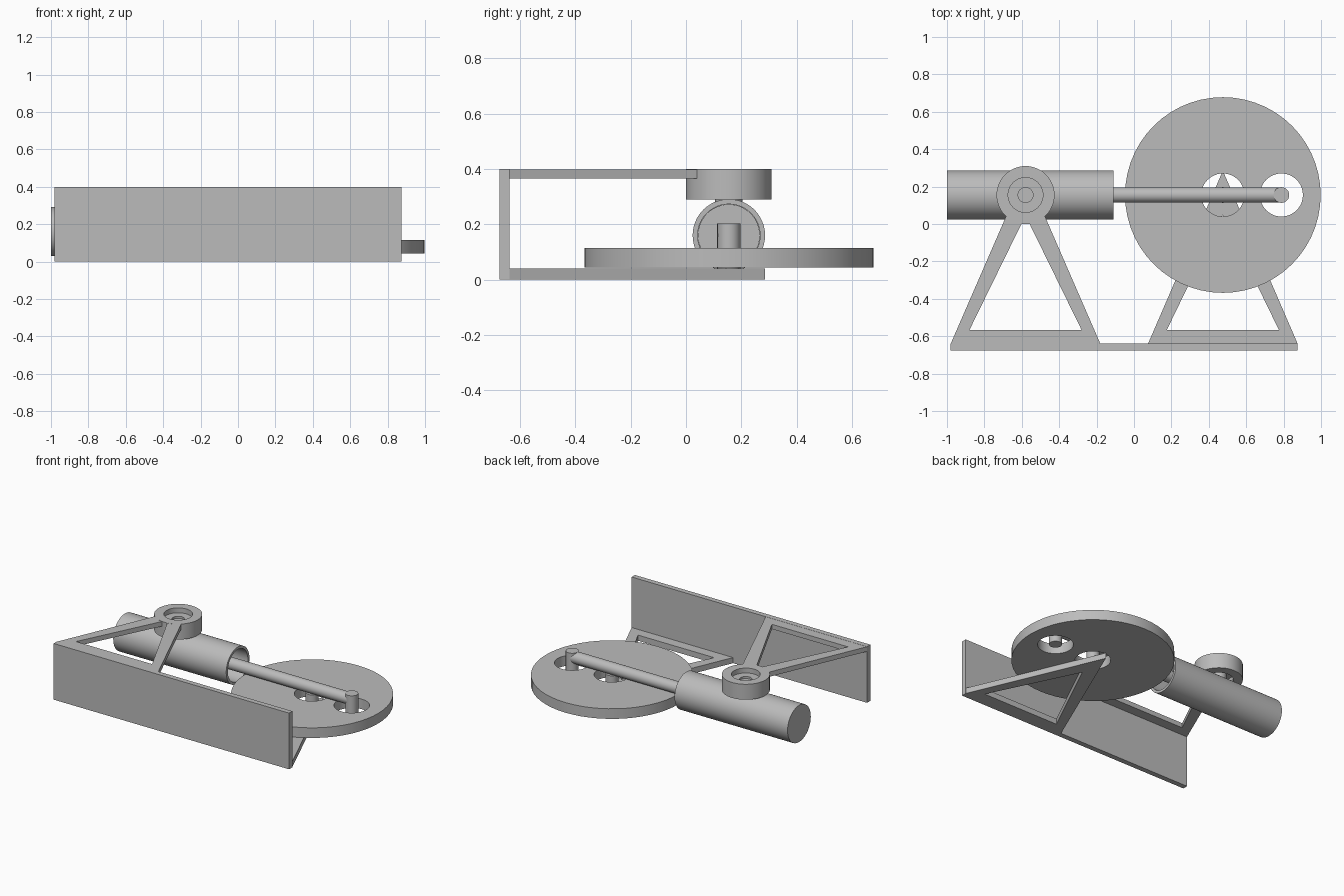
import bpy
import math
from mathutils import Matrix

if "Cube" in bpy.data.objects:
    bpy.data.objects.remove(bpy.data.objects["Cube"])

grey = bpy.data.materials.new("plain_grey")
grey.diffuse_color = (0.5, 0.5, 0.5, 1)
grey.use_nodes = True
grey.node_tree.nodes["Principled BSDF"].inputs["Base Color"].default_value = grey.diffuse_color


def circle(x, y, r, n=48):
    return [(x + r * math.cos(2 * math.pi * i / n), y + r * math.sin(2 * math.pi * i / n))
            for i in range(n)]


def slab(name, outlines, z0, z1, matrix=None):
    """Flat plate between z0 and z1; inner outlines become holes."""
    cu = bpy.data.curves.new(name, 'CURVE')
    cu.dimensions = '2D'
    cu.fill_mode = 'BOTH'
    cu.extrude = (z1 - z0) / 2
    for pts in outlines:
        sp = cu.splines.new('POLY')
        sp.points.add(len(pts) - 1)
        for p, (x, y) in zip(sp.points, pts):
            p.co = (x, y, 0, 1)
        sp.use_cyclic_u = True
    tmp = bpy.data.objects.new(name + "_outline", cu)
    bpy.context.collection.objects.link(tmp)
    dg = bpy.context.evaluated_depsgraph_get()
    me = bpy.data.meshes.new_from_object(tmp.evaluated_get(dg))
    bpy.data.objects.remove(tmp)
    me.transform(Matrix.Translation((0, 0, (z0 + z1) / 2)))
    if matrix:
        me.transform(matrix)
    me.materials.clear()
    me.materials.append(grey)
    ob = bpy.data.objects.new(name, me)
    bpy.context.collection.objects.link(ob)
    bpy.ops.object.select_all(action='DESELECT')
    ob.select_set(True)
    bpy.context.view_layer.objects.active = ob
    bpy.ops.object.mode_set(mode='EDIT')
    bpy.ops.mesh.select_all(action='SELECT')
    bpy.ops.mesh.remove_doubles(threshold=0.0001)
    bpy.ops.mesh.normals_make_consistent(inside=False)
    bpy.ops.object.mode_set(mode='OBJECT')
    bpy.ops.object.shade_smooth_by_angle(angle=math.radians(30))
    return ob


PX, WX, CY = -0.58, 0.475, 0.155      # pivot x, wheel x, shared centre line y

# upright wall joining both frames
slab("wall", [[(-0.98, -0.675), (0.875, -0.675), (0.875, -0.638), (-0.98, -0.638)]], 0, 0.4)

# upper frame: legs end inside the pivot collar
slab("upper_frame", [
    [(PX - 0.4, -0.64), (PX + 0.4, -0.64), (PX + 0.1, 0.05), (PX - 0.1, 0.05)],
    [(PX - 0.3, -0.567), (PX + 0.3, -0.567), (PX, 0.045)]], 0.365, 0.399)

# lower frame: full triangle under the wheel
slab("lower_frame", [
    [(WX - 0.4, -0.64), (WX + 0.4, -0.64), (WX, 0.285)],
    [(WX - 0.3, -0.567), (WX + 0.3, -0.567), (WX, 0.05)]], 0, 0.04)

# pivot collar, inner web and pin
slab("pivot_collar", [circle(PX, CY, 0.155), circle(PX, CY, 0.093)], 0.29, 0.4)
slab("pivot_web", [circle(PX, CY, 0.095), circle(PX, CY, 0.04)], 0.335, 0.365)
slab("pivot_pin", [circle(PX, CY, 0.05, 32)], 0.27, 0.35)

# wheel with two round holes
CRANK = 0.788
slab("wheel", [circle(WX, CY, 0.523, 56), circle(WX, CY, 0.115), circle(CRANK, CY, 0.115)],
     0.043, 0.115)
slab("axle_pin", [circle(WX, CY, 0.042, 24)], 0.03, 0.125)
slab("crank_pin", [circle(CRANK, CY, 0.042, 24)], 0.045, 0.202)

# barrel, piston and rod lie along x (local z becomes world x)
along_x = Matrix.Translation((0, CY, 0.16)) @ Matrix.Rotation(math.pi / 2, 4, 'Y')
slab("barrel", [circle(0, 0, 0.131), circle(0, 0, 0.113)], -0.98, -0.11, along_x)
slab("barrel_end", [circle(0, 0, 0.131)], -1.0, -0.98, along_x)
slab("piston", [circle(0, 0, 0.112)], -0.5, -0.35, along_x)
slab("rod", [circle(0, 0, 0.041, 24)], -0.36, 0.8, along_x)
